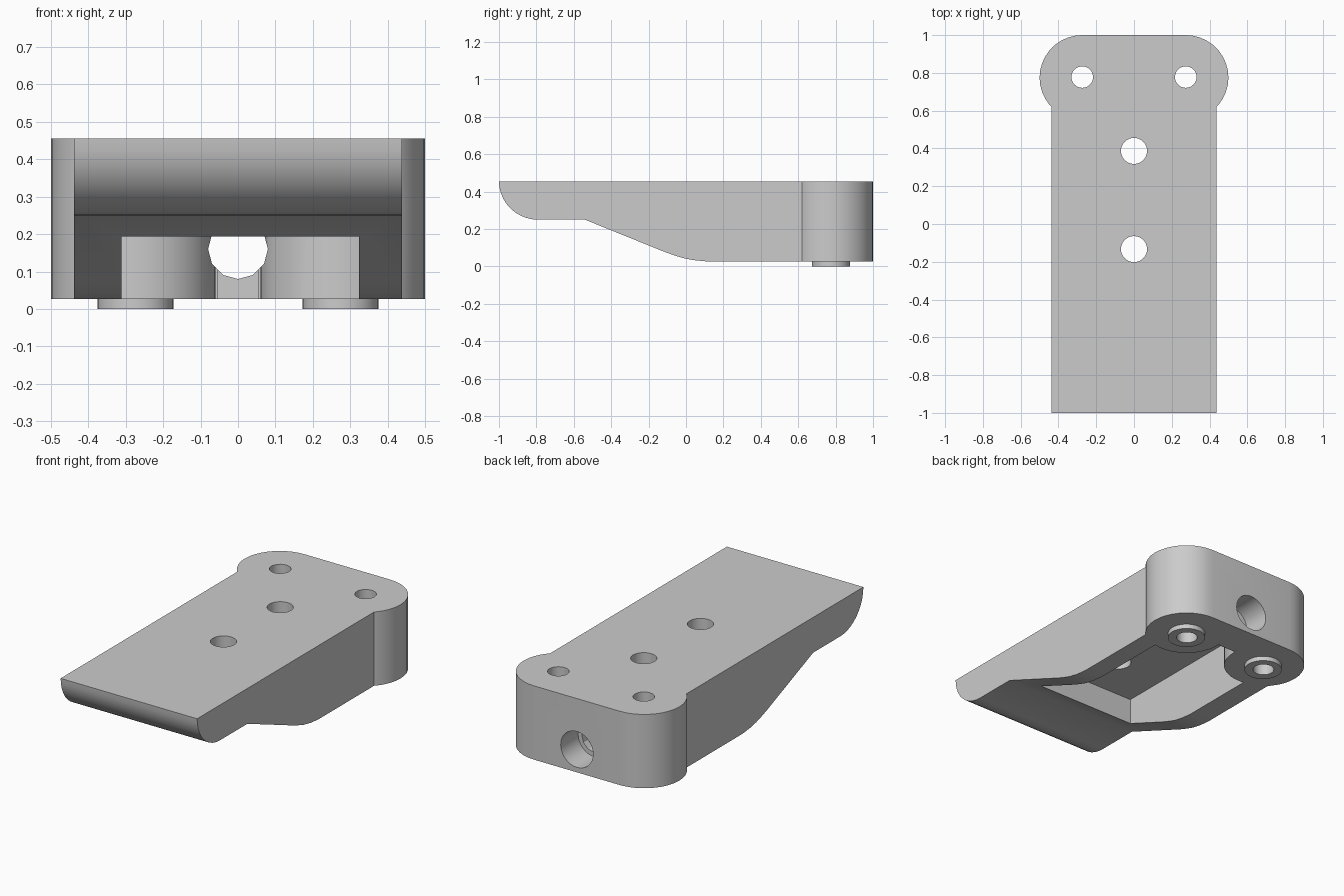
import bpy, bmesh
from math import cos, sin, pi, radians
from mathutils import Matrix

if "Cube" in bpy.data.objects:
    bpy.data.objects.remove(bpy.data.objects["Cube"], do_unlink=True)

TOP, BASE, CEILING = 0.455, 0.027, 0.345
SCREW_X, SCREW_Y = 0.274, 0.775

grey = bpy.data.materials.new("plain_grey")
grey.use_nodes = True
grey.diffuse_color = (0.6, 0.6, 0.6, 1)
grey.node_tree.nodes["Principled BSDF"].inputs["Base Color"].default_value = (0.6, 0.6, 0.6, 1)


def finish(name, bm):
    bmesh.ops.recalc_face_normals(bm, faces=bm.faces)
    mesh = bpy.data.meshes.new(name)
    bm.to_mesh(mesh)
    bm.free()
    mesh.materials.append(grey)
    obj = bpy.data.objects.new(name, mesh)
    bpy.context.collection.objects.link(obj)
    return obj


def prism(name, points, step):
    """Extrude a closed 3D outline along a vector."""
    bm = bmesh.new()
    face = bm.faces.new([bm.verts.new(p) for p in points])
    out = bmesh.ops.extrude_face_region(bm, geom=[face])
    verts = [v for v in out["geom"] if isinstance(v, bmesh.types.BMVert)]
    bmesh.ops.translate(bm, verts=verts, vec=step)
    return finish(name, bm)


def box(name, x0, x1, y0, y1, z0, z1):
    return prism(name, [(x0, y0, z0), (x1, y0, z0), (x1, y1, z0), (x0, y1, z0)], (0, 0, z1 - z0))


def cylinder(name, x, y, z0, z1, r, sides=32):
    ring = [(x + r * cos(2 * pi * i / sides), y + r * sin(2 * pi * i / sides), z0) for i in range(sides)]
    return prism(name, ring, (0, 0, z1 - z0))


def bore(name, y0, y1, r, sides):
    """Hole cutter lying along y."""
    ring = [(r * cos(2 * pi * i / sides), y0, 0.16 + r * sin(2 * pi * i / sides)) for i in range(sides)]
    return prism(name, ring, (0, y1 - y0, 0))


def combine(target, other, operation):
    """Apply a boolean and discard the tool."""
    mod = target.modifiers.new(operation, "BOOLEAN")
    mod.operation, mod.object, mod.solver = operation, other, "EXACT"
    bpy.context.view_layer.update()
    result = bpy.data.meshes.new_from_object(target.evaluated_get(bpy.context.evaluated_depsgraph_get()))
    target.modifiers.clear()
    target.data = result
    bpy.data.objects.remove(other, do_unlink=True)


# Body: side profile with a rounded nose and a sloping underside
nose = [(-0.79 - 0.21 * cos(a), TOP - 0.205 * sin(a)) for a in [radians(9 * i) for i in range(11)]]
belly = [(-0.54, 0.25), (-0.12, 0.08), (-0.07, 0.062), (-0.02, 0.046), (0.04, 0.034), (0.11, BASE)]
profile = nose + belly + [(0.8, BASE), (0.8, TOP)]
body = prism("bracket_body", [(-0.438, y, z) for y, z in profile], (0.876, 0, 0))

# Head: wide block with large round corners
outline = []
for side, start in ((1, -90), (-1, 90)):
    for i in range(19):
        a = radians(start + 10 * i)
        outline.append((side * SCREW_X + 0.226 * cos(a), SCREW_Y + 0.225 * sin(a), BASE))
combine(body, prism("head", outline, (0, 0, TOP - BASE)), "UNION")

# Pocket underneath, with a round boss left around each screw hole
pocket = box("pocket", -0.311, 0.324, -0.402, 0.8, -0.1, CEILING)
for side in (1, -1):
    combine(pocket, cylinder("boss", side * SCREW_X, SCREW_Y, -0.2, 0.6, 0.214, 48), "DIFFERENCE")
combine(pocket, box("back_limit", -0.055, 0.055, 0.79, 0.9, -0.2, 0.6), "DIFFERENCE")
# Keep only the front part and the narrow notch between the bosses
for x0, x1 in ((-0.5, -0.2), (0.2, 0.5)):
    combine(pocket, box("side_limit", x0, x1, 0.7, 0.9, -0.2, 0.6), "DIFFERENCE")
combine(body, pocket, "DIFFERENCE")

# Raised rings under the screw holes
for side in (1, -1):
    combine(body, cylinder("foot_ring", side * SCREW_X, SCREW_Y, 0, 0.1, 0.102), "UNION")

# Vertical holes
for x, y, r in ((SCREW_X, 0.778, 0.057), (-SCREW_X, 0.778, 0.057), (0, 0.387, 0.069), (0, -0.133, 0.069)):
    combine(body, cylinder("hole", x, y, -0.2, 0.7, r), "DIFFERENCE")

# Stepped bore through the back wall
combine(body, bore("bore_narrow", 0.5, 1.1, 0.08, 12), "DIFFERENCE")
combine(body, bore("bore_wide", 0.84, 1.1, 0.104, 32), "DIFFERENCE")

bpy.ops.object.select_all(action="DESELECT")
body.select_set(True)
bpy.context.view_layer.objects.active = body
bpy.ops.object.shade_smooth_by_angle(angle=radians(28))
